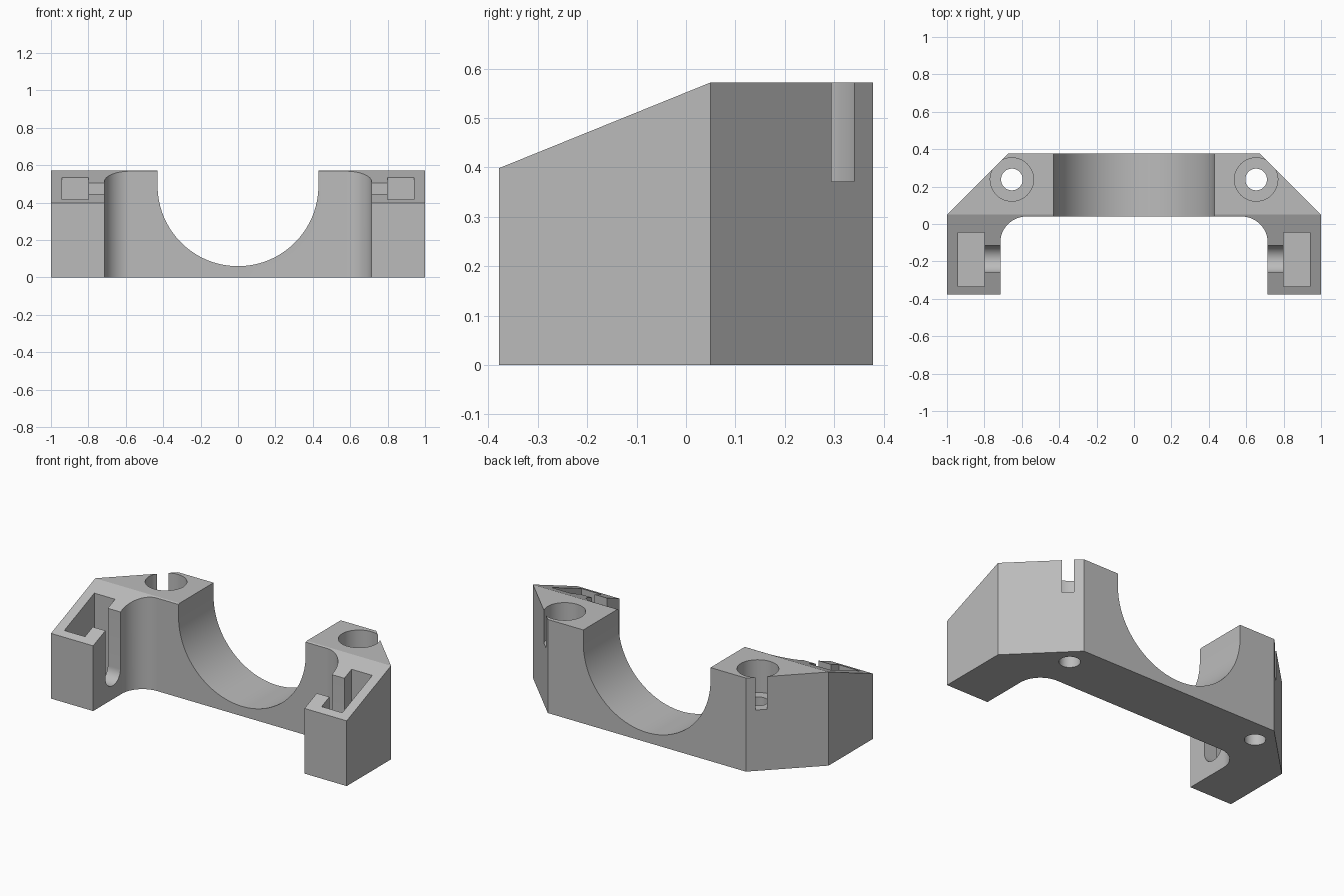
import bpy, bmesh, math
from mathutils import Vector

cube = bpy.data.objects.get("Cube")
if cube:
    bpy.data.objects.remove(cube, do_unlink=True)

grey = bpy.data.materials.new("light grey")
grey.use_nodes = True
colour = (0.5, 0.5, 0.5, 1)
grey.diffuse_color = colour
grey.node_tree.nodes["Principled BSDF"].inputs["Base Color"].default_value = colour


def prism(name, points, axis, low, high):
    """Extrude a 2D profile along an axis; the profile uses the other two axes in order."""
    bm = bmesh.new()
    verts = []
    for p in points:
        co = list(p)
        co.insert(axis, low)
        verts.append(bm.verts.new(co))
    face = bm.faces.new(verts)
    moved = bmesh.ops.extrude_face_region(bm, geom=[face])["geom"]
    step = Vector((0, 0, 0))
    step[axis] = high - low
    bmesh.ops.translate(bm, vec=step, verts=[g for g in moved if isinstance(g, bmesh.types.BMVert)])
    bmesh.ops.recalc_face_normals(bm, faces=bm.faces)
    mesh = bpy.data.meshes.new(name)
    bm.to_mesh(mesh)
    bm.free()
    mesh.materials.append(grey)
    obj = bpy.data.objects.new(name, mesh)
    bpy.context.collection.objects.link(obj)
    return obj


def arc(cx, cy, r, start, end, n):
    return [(cx + r * math.cos(math.radians(start + (end - start) * i / n)),
             cy + r * math.sin(math.radians(start + (end - start) * i / n))) for i in range(n + 1)]


def circle(cx, cy, r, n=48):
    return arc(cx, cy, r, 0, 360, n)[:-1]


def rect(x0, y0, x1, y1):
    return [(x0, y0), (x1, y0), (x1, y1), (x0, y1)]


TOP, BACK, FRONT = 0.572, 0.378, -0.378

# Plan outline: right half, then its mirror
half = arc(0.575, -0.10, 0.14, 90, 0, 20)
half += [(0.715, FRONT), (1, FRONT), (1, 0.05), (0.67, BACK)]
outline = half + [(-x, y) for x, y in reversed(half)]
body = prism("clamp_body", outline, 2, 0, TOP)

# Sloping tops of the arms and the round saddle
cutters = [
    prism("slope_cutter", [(0.05, TOP), (-0.55, 0.329), (-0.55, 0.8), (0.05, 0.8)], 0, -1.2, 1.2),
    prism("saddle_cutter", arc(0, 0.49, 0.43, 180, 360, 64) + [(0.43, 0.8), (-0.43, 0.8)], 1, -0.6, 0.6),
]

# Counterbored screw holes, nut pockets and bolt slots on both sides
for side, s in (("left", 1), ("right", -1)):
    slot = arc(-0.1875, 0.155, 0.0725, 180, 360, 24) + [(-0.115, 0.8), (-0.26, 0.8)]
    cutters += [
        prism(side + "_screw_hole_cutter", circle(s * 0.653, 0.238, 0.058), 2, -0.2, 0.5),
        prism(side + "_counterbore_cutter", circle(s * 0.653, 0.238, 0.116), 2, 0.372, 0.8),
        prism(side + "_nut_pocket_cutter", rect(s * 0.80, -0.335, s * 0.94, -0.045), 2, 0.06, 0.8),
        prism(side + "_bolt_slot_cutter", slot, 0, s * 0.65, s * 0.85),
    ]

for cutter in cutters:
    mod = body.modifiers.new(cutter.name, "BOOLEAN")
    mod.operation = "DIFFERENCE"
    mod.solver = "EXACT"
    mod.object = cutter
    cutter.hide_render = True

# Bake the cuts and drop the helpers
bpy.context.view_layer.update()
graph = bpy.context.evaluated_depsgraph_get()
mesh = bpy.data.meshes.new_from_object(body.evaluated_get(graph))
body.modifiers.clear()
body.data = mesh
for cutter in cutters:
    bpy.data.objects.remove(cutter, do_unlink=True)

# Smooth the round surfaces, keep edges sharp
for obj in bpy.context.selected_objects:
    obj.select_set(False)
body.select_set(True)
bpy.context.view_layer.objects.active = body
bpy.ops.object.shade_smooth_by_angle(angle=math.radians(20))
